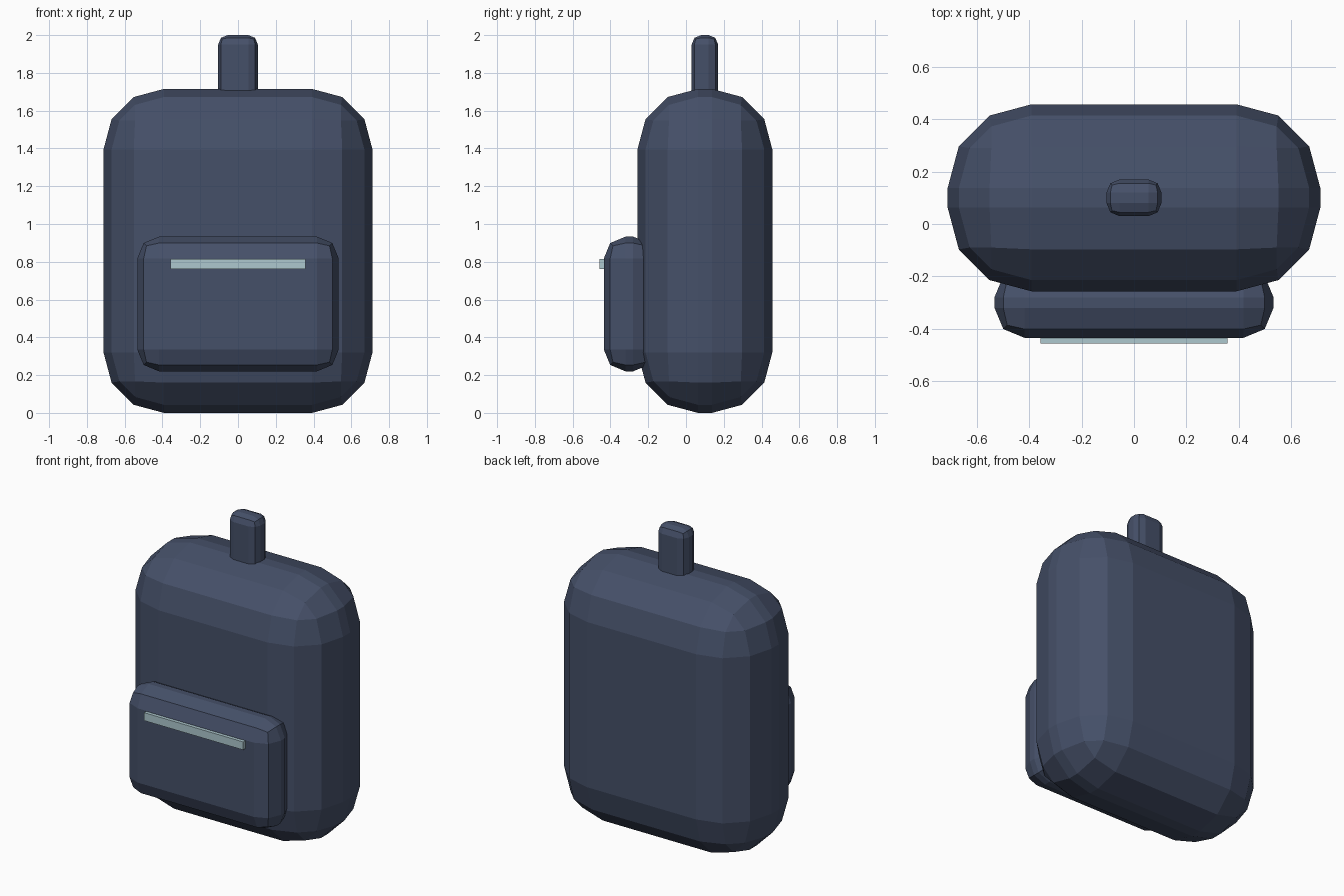
import bpy
import bmesh
from mathutils import Vector

if "Cube" in bpy.data.objects:
    bpy.data.objects.remove(bpy.data.objects["Cube"])


def material(name, color):
    mat = bpy.data.materials.new(name)
    mat.diffuse_color = (*color, 1.0)
    mat.use_nodes = True
    mat.node_tree.nodes["Principled BSDF"].inputs["Base Color"].default_value = mat.diffuse_color
    return mat


def rounded_box(name, low, high, mat, radius=0.0, segments=1):
    """Box between two corners, with every edge rounded in flat facets."""
    low, high = Vector(low), Vector(high)
    centre, size = (low + high) / 2, high - low
    bm = bmesh.new()
    bmesh.ops.create_cube(bm, size=1)
    bmesh.ops.scale(bm, vec=size, verts=bm.verts)
    if radius:
        bmesh.ops.bevel(bm, geom=bm.edges[:], offset=radius, segments=segments,
                        profile=0.5, affect='EDGES', clamp_overlap=True)
    mesh = bpy.data.meshes.new(name)
    bm.to_mesh(mesh)
    bm.free()
    mesh.materials.append(mat)
    obj = bpy.data.objects.new(name, mesh)
    obj.location = centre
    bpy.context.collection.objects.link(obj)
    return obj


fabric = material("navy_fabric", (0.06, 0.08, 0.14))
metal = material("pale_zip", (0.42, 0.58, 0.62))

# Main bag
rounded_box("bag_body", (-0.712, -0.257, 0), (0.712, 0.457, 1.715), fabric, 0.32, 3)

# Front pocket, sunk into the bag
rounded_box("front_pocket", (-0.533, -0.435, 0.22), (0.533, -0.165, 0.933), fabric, 0.115, 2)

# Carrying handle, sunk into the top
rounded_box("top_handle", (-0.105, 0.03, 1.64), (0.105, 0.17, 2.0), fabric, 0.05, 2)

# Zip strip across the pocket
rounded_box("pocket_zip", (-0.357, -0.457, 0.763), (0.357, -0.41, 0.815), metal)
